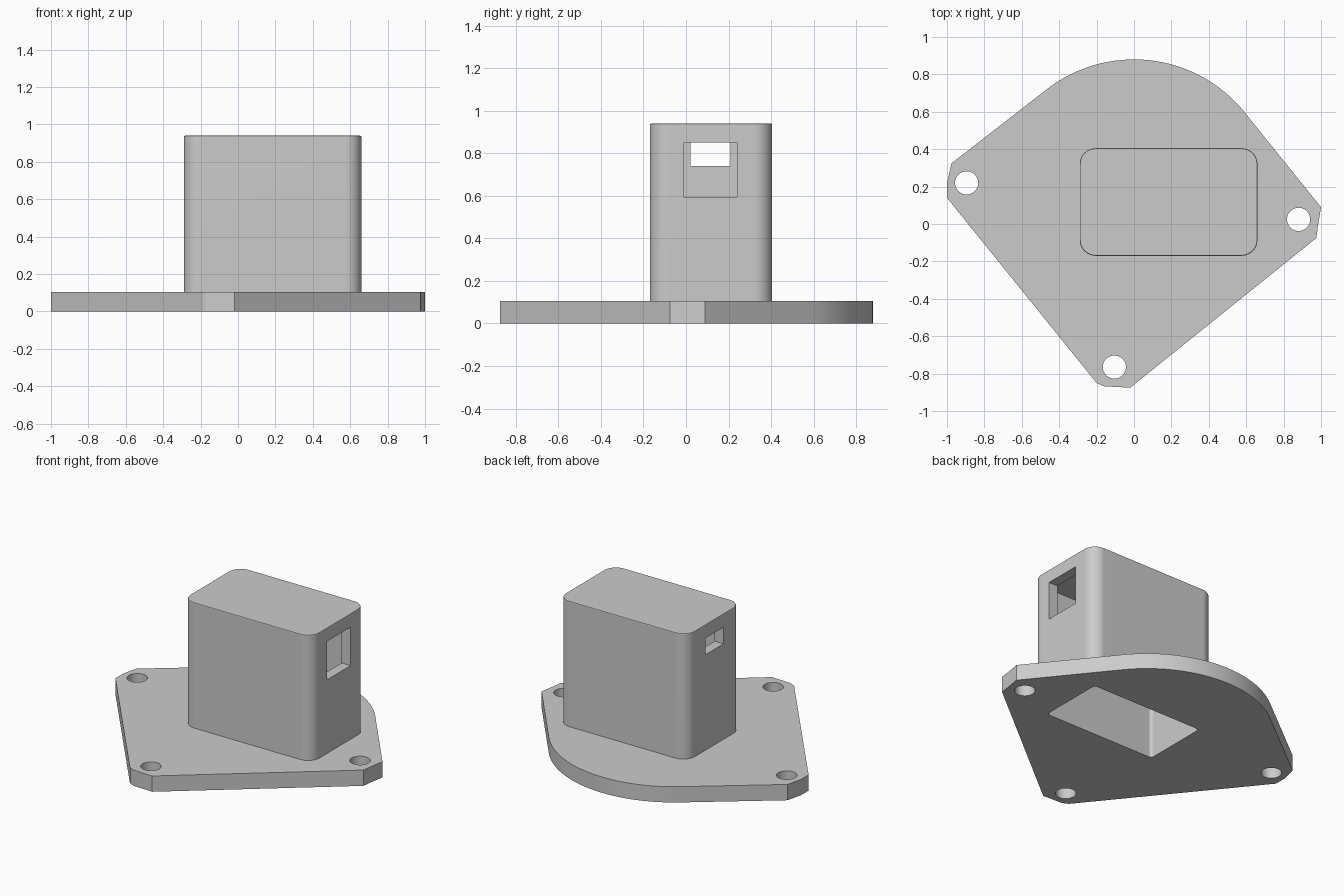
import bpy
import bmesh
from math import radians, cos, sin, pi

if "Cube" in bpy.data.objects:
    bpy.data.objects.remove(bpy.data.objects["Cube"], do_unlink=True)

# One grey material
grey = bpy.data.materials.new("light grey")
grey.use_nodes = True
colour = (0.6, 0.6, 0.6, 1)
grey.diffuse_color = colour
grey.node_tree.nodes["Principled BSDF"].inputs["Base Color"].default_value = colour


def arc(cx, cy, r, start, end, steps):
    angles = [radians(start + (end - start) * i / steps) for i in range(steps + 1)]
    return [(cx + r * cos(a), cy + r * sin(a)) for a in angles]


def rounded_rect(x0, x1, y0, y1, r, steps=8):
    return (arc(x1 - r, y1 - r, r, 0, 90, steps) + arc(x0 + r, y1 - r, r, 90, 180, steps)
            + arc(x0 + r, y0 + r, r, 180, 270, steps) + arc(x1 - r, y0 + r, r, 270, 360, steps))


def prism(name, outline, z0, z1, top_bevel=0):
    """Extrude a counter-clockwise outline, optionally easing its top edge."""
    bm = bmesh.new()
    floor = bm.faces.new([bm.verts.new((x, y, z0)) for x, y in outline])
    top = bmesh.ops.extrude_face_region(bm, geom=[floor], use_keep_orig=True)["geom"]
    bmesh.ops.translate(bm, vec=(0, 0, z1 - z0),
                        verts=[v for v in top if isinstance(v, bmesh.types.BMVert)])
    bmesh.ops.recalc_face_normals(bm, faces=bm.faces)
    if top_bevel:
        rim = [e for e in bm.edges if all(v.co.z > z1 - 0.001 for v in e.verts)]
        bmesh.ops.bevel(bm, geom=rim, offset=top_bevel, segments=2, profile=0.5, affect='EDGES')
    mesh = bpy.data.meshes.new(name)
    bm.to_mesh(mesh)
    bm.free()
    mesh.materials.append(grey)
    obj = bpy.data.objects.new(name, mesh)
    bpy.context.collection.objects.link(obj)
    return obj


def box(name, x0, x1, y0, y1, z0, z1):
    return prism(name, [(x0, y0), (x1, y0), (x1, y1), (x0, y1)], z0, z1)


def cut(obj, cutters):
    """Subtract the cutters and bake the result."""
    for cutter in cutters:
        cutter.hide_render = True
        mod = obj.modifiers.new(cutter.name, 'BOOLEAN')
        mod.operation = 'DIFFERENCE'
        mod.solver = 'EXACT'
        mod.object = cutter
    bpy.context.view_layer.update()
    graph = bpy.context.evaluated_depsgraph_get()
    mesh = bpy.data.meshes.new_from_object(obj.evaluated_get(graph))
    obj.modifiers.clear()
    obj.data = mesh


def smooth(obj):
    bpy.ops.object.select_all(action='DESELECT')
    obj.select_set(True)
    bpy.context.view_layer.objects.active = obj
    bpy.ops.object.shade_smooth_by_angle(angle=radians(30))
    obj.modifiers.new("even_shading", 'WEIGHTED_NORMAL').keep_sharp = True


PLATE_TOP = 0.105
TOP = 0.94
WALL = 0.065
X0, X1, Y0, Y1 = -0.29, 0.66, -0.17, 0.405

# Base plate: rounded back, three clipped corners
outline = arc(0, 0.12, 0.76, 39.4, 128.7, 32) + [
    (-0.975, 0.325), (-1.0, 0.22), (-1.0, 0.14),
    (-0.2, -0.85), (-0.16, -0.868), (-0.02, -0.875),
    (0.975, -0.075), (0.985, 0.0), (1.0, 0.09)]
base_plate = prism("base_plate", outline, 0, PLATE_TOP)

# Hollow housing
housing = prism("housing", rounded_rect(X0, X1, Y0, Y1, 0.085), PLATE_TOP, TOP, 0.008)

# Cutters: cavity, screw holes and end windows
cavity = prism("cavity_cutter",
               rounded_rect(X0 + WALL, X1 - WALL, Y0 + WALL, Y1 - WALL, 0.02, 5),
               -0.1, TOP - WALL)
screw_holes = [prism("screw_hole_cutter", arc(x, y, 0.062, 0, 350, 35), -0.1, 0.3)
               for x, y in [(-0.895, 0.22), (0.88, 0.025), (-0.105, -0.765)]]
large_window = box("large_window_cutter", X1 - 0.2, X1 + 0.1, -0.01, 0.24, 0.595, 0.85)
small_window = box("small_window_cutter", X0 - 0.1, X0 + 0.2, 0.02, 0.21, 0.74, 0.85)

cut(base_plate, [cavity] + screw_holes)
cut(housing, [cavity, large_window, small_window])
for cutter in [cavity, large_window, small_window] + screw_holes:
    bpy.data.objects.remove(cutter, do_unlink=True)

for part in (base_plate, housing):
    smooth(part)
